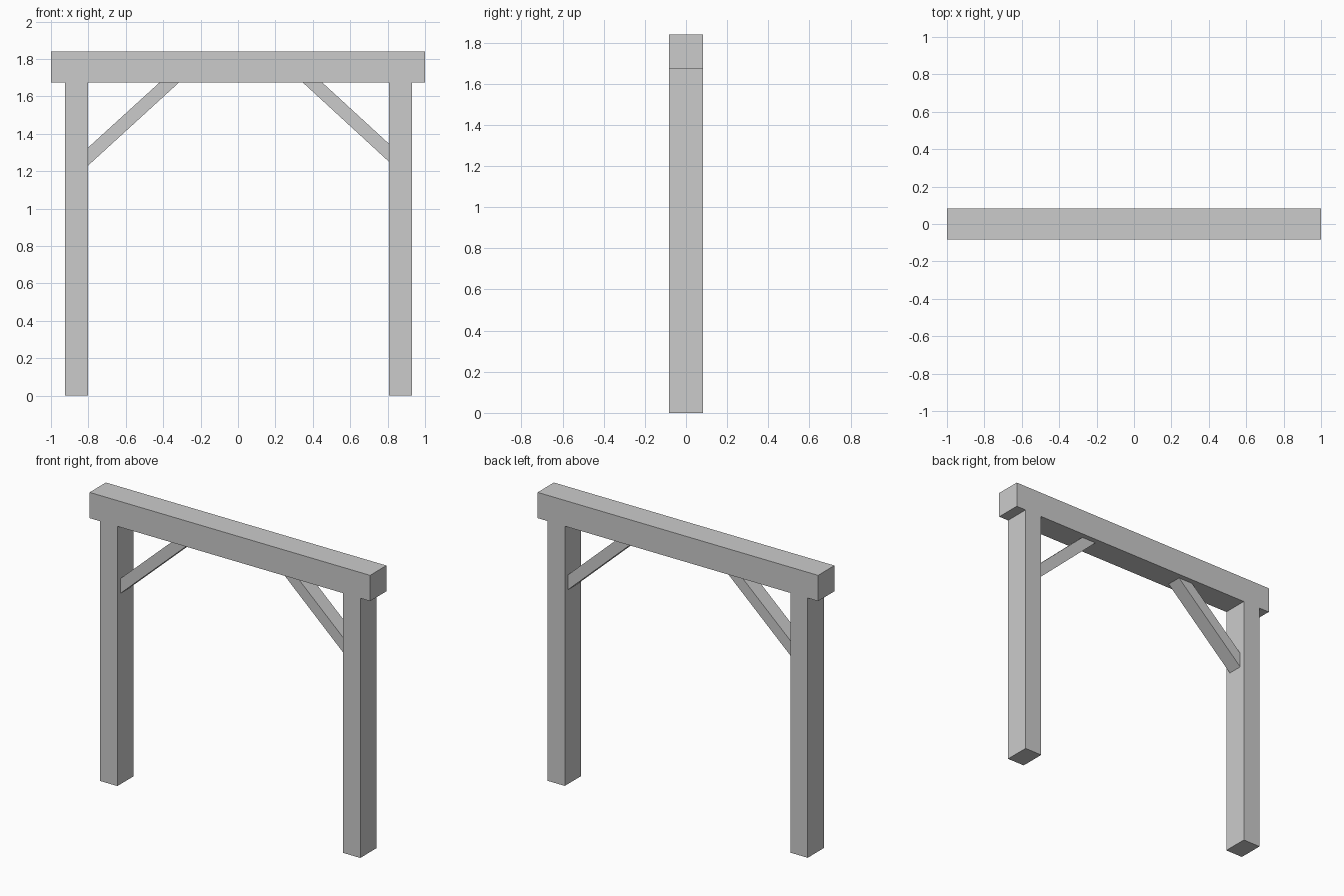
import bpy

if "Cube" in bpy.data.objects:
    bpy.data.objects.remove(bpy.data.objects["Cube"])

BEAM_BOTTOM, BEAM_TOP = 1.674, 1.84
HALF_DEPTH = 0.083
BRACE_HALF_DEPTH = 0.049


def extrude_profile(name, profile, half_depth):
    """Solid from an x-z outline, extruded evenly along y."""
    n = len(profile)
    verts = [(x, y, z) for y in (-half_depth, half_depth) for x, z in profile]
    faces = [tuple(range(n)), tuple(reversed(range(n, 2 * n)))]
    faces += [(i, i + n, (i + 1) % n + n, (i + 1) % n) for i in range(n)]
    # Outward normals for counter-clockwise outlines seen from the front
    area = sum(profile[i][0] * profile[(i + 1) % n][1]
               - profile[(i + 1) % n][0] * profile[i][1] for i in range(n))
    if area < 0:
        faces = [f[::-1] for f in faces]
    mesh = bpy.data.meshes.new(name)
    mesh.from_pydata(verts, [], faces)
    obj = bpy.data.objects.new(name, mesh)
    bpy.context.collection.objects.link(obj)
    return obj


def box(name, x0, x1, z0, z1):
    return extrude_profile(name, [(x0, z0), (x1, z0), (x1, z1), (x0, z1)], HALF_DEPTH)


# Top beam
box("top_beam", -1, 1, BEAM_BOTTOM, BEAM_TOP)

# Posts and diagonal braces: side, sign, inner x, outer x, brace z low/high, brace top x outer/inner
sides = [
    ("left", -1, 0.802, 0.926, 1.230, 1.326, 0.420, 0.316),
    ("right", 1, 0.806, 0.930, 1.252, 1.348, 0.451, 0.347),
]
for side, s, inner, outer, z_low, z_high, x_out, x_in in sides:
    box(f"{side}_post", *sorted((s * inner, s * outer)), 0, BEAM_BOTTOM)
    extrude_profile(f"{side}_brace", [
        (s * inner, z_low), (s * inner, z_high),
        (s * x_out, BEAM_BOTTOM), (s * x_in, BEAM_BOTTOM),
    ], BRACE_HALF_DEPTH)
